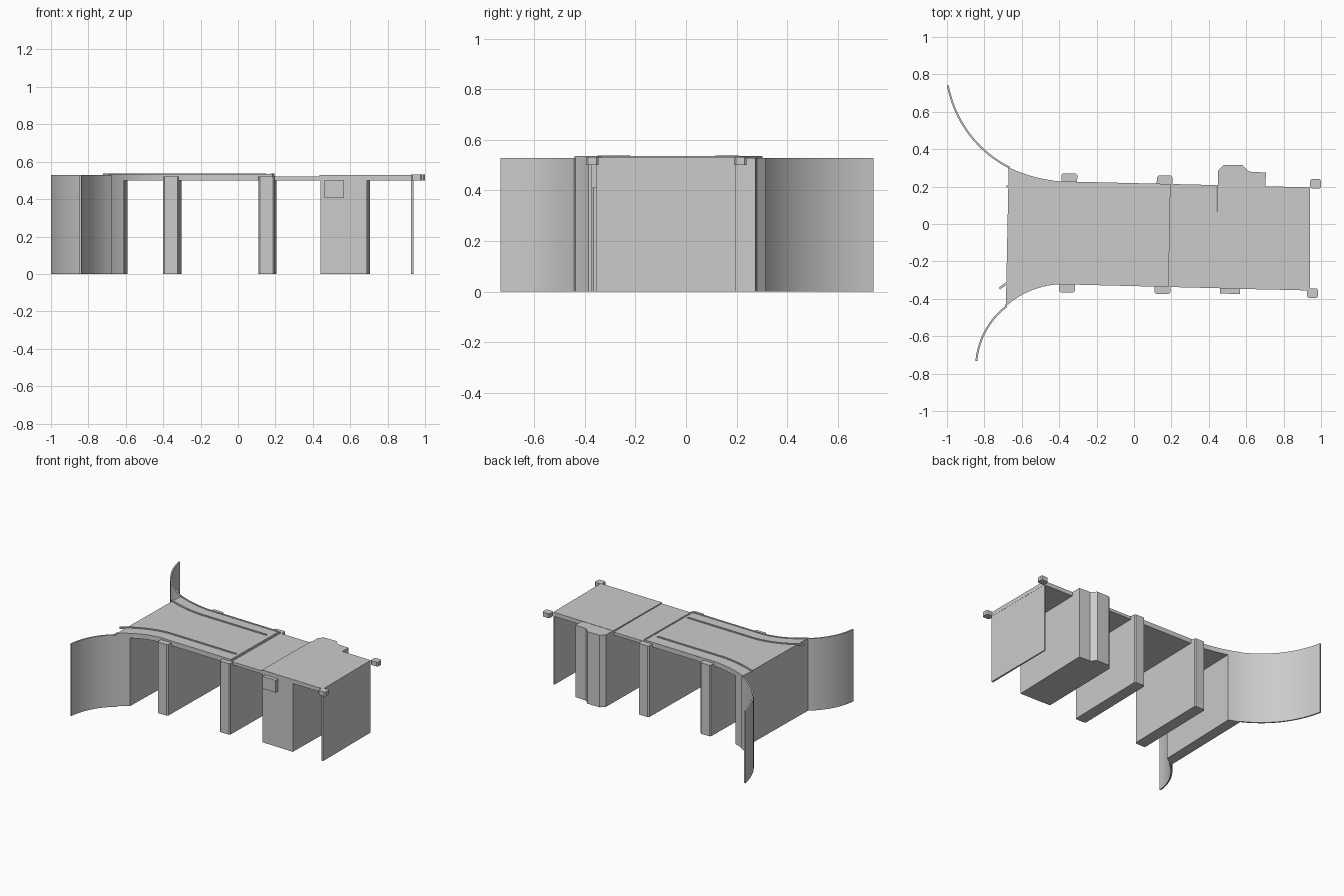
import bpy, bmesh, math
from mathutils import Vector

if "Cube" in bpy.data.objects:
    bpy.data.objects.remove(bpy.data.objects["Cube"])


def prism(name, pts, z0, z1, smooth=False):
    """Extrude a plan outline between two heights."""
    bm = bmesh.new()
    face = bm.faces.new([bm.verts.new((x, y, z0)) for x, y in pts])
    ext = bmesh.ops.extrude_face_region(bm, geom=[face])["geom"]
    for v in ext:
        if isinstance(v, bmesh.types.BMVert):
            v.co.z = z1
    bmesh.ops.recalc_face_normals(bm, faces=bm.faces[:])
    me = bpy.data.meshes.new(name)
    bm.to_mesh(me)
    bm.free()
    ob = bpy.data.objects.new(name, me)
    bpy.context.collection.objects.link(ob)
    if smooth:
        bpy.ops.object.select_all(action='DESELECT')
        ob.select_set(True)
        bpy.context.view_layer.objects.active = ob
        bpy.ops.object.shade_smooth_by_angle(angle=math.radians(30))
    return ob


def arc(a, m, b, n):
    """Points on the circle through three plan points."""
    (ax, ay), (bx, by), (cx, cy) = a, m, b
    d = 2 * (ax * (by - cy) + bx * (cy - ay) + cx * (ay - by))
    sa, sb, sc = ax * ax + ay * ay, bx * bx + by * by, cx * cx + cy * cy
    o = Vector(((sa * (by - cy) + sb * (cy - ay) + sc * (ay - by)) / d,
                (sa * (cx - bx) + sb * (ax - cx) + sc * (bx - ax)) / d))
    va, vb = Vector(a) - o, Vector(b) - o
    t0 = math.atan2(va.y, va.x)
    dt = math.atan2(va.x * vb.y - va.y * vb.x, va.dot(vb))
    r = va.length
    return [(o.x + r * math.cos(t0 + dt * i / n), o.y + r * math.sin(t0 + dt * i / n))
            for i in range(n + 1)]


def offset(path, d):
    """Shift a plan path sideways."""
    out = []
    for i, p in enumerate(path):
        t = Vector(path[min(i + 1, len(path) - 1)]) - Vector(path[max(i - 1, 0)])
        t.normalize()
        out.append((p[0] - t.y * d, p[1] + t.x * d))
    return out


def strip(name, path, w, z0, z1, smooth=False):
    return prism(name, offset(path, -w / 2) + offset(path, w / 2)[::-1], z0, z1, smooth)


def back_y(x):
    return 0.228 - (x + 0.4) * 0.024


def front_y(x):
    return -0.322 - (x + 0.4) * 0.025


# flared deck edges
back = arc((-0.67, 0.302), (-0.535, 0.253), (-0.4, 0.228), 10)
front = arc((-0.685, -0.44), (-0.53, -0.348), (-0.4, -0.322), 10)

# deck in three slabs of slightly different height
J1, J2, END = 0.19, 0.44, 0.94
prism("deck_flared", front + [(J1 - 0.005, front_y(J1)), (J1 + 0.005, back_y(J1))] + back[::-1],
      0.50, 0.531)
for name, x0, x1, top in (("deck_middle", J1, J2, 0.522), ("deck_end", J2, END, 0.53)):
    prism(name, [(x0 - .005, front_y(x0)), (x1, front_y(x1)), (x1, back_y(x1)), (x0 + .005, back_y(x0))],
          0.50, top)

# kerb ribs along both roadsides and at the joint
for side, edge, fy, s in (("back", back, back_y, -1), ("front", front, front_y, 1)):
    path = edge + [(0.15, fy(0.15))]
    strip("kerb_" + side, offset(path, s * 0.095)[1:], 0.012, 0.525, 0.537)
    strip("edge_rail_" + side, offset(edge + [(J1 - .006, fy(J1))], s * 0.005), 0.01, 0.525, 0.535)
strip("joint_rib", [(J1 - .01, front_y(J1) + .01), (J1, back_y(J1) - .01)], 0.01, 0.525, 0.536)

# slim wall piers with chamfered noses
c = 0.008
for i, (x, y0, y1) in enumerate(((-0.40, -0.365, 0.27), (0.11, -0.373, 0.258))):
    w, k = 0.085, 0.012
    prism(f"pier_{i + 1}", [(x, y0 + c), (x + c, y0), (x + w - c, y0), (x + w, y0 + c),
                            (x + w + k, y1 - c), (x + w + k - c, y1), (x + k + c, y1), (x + k, y1 - c)],
          0, 0.521)

# wide pier with polygonal rear column
prism("wide_pier", [(0.44, -0.343), (0.69, -0.350), (0.705, 0.275), (0.615, 0.28),
                    (0.58, 0.315), (0.48, 0.315), (0.45, 0.285)], 0, 0.528)
prism("pier_box", [(0.46, -0.372), (0.568, -0.374), (0.568, -0.33), (0.46, -0.33)], 0.41, 0.50)

# end wall and corner blocks
prism("end_wall", [(0.925, -0.354), (0.939, -0.354), (0.939, 0.195), (0.93, 0.195)], 0, 0.51)
for name, x, y in (("corner_block_front", 0.926, -0.395), ("corner_block_back", 0.942, 0.19)):
    prism(name, [(x + c, y), (x + .058 - c, y), (x + .058, y + c), (x + .058, y + .05 - c),
                 (x + .058 - c, y + .05), (x + c, y + .05), (x, y + .05 - c), (x, y + c)], 0.50, 0.532)

# solid abutment under the flared end
prism("abutment", front[:4] + [(-0.59, 0.27)] + back[:4][::-1], 0, 0.515)

# curved wing walls
strip("wing_wall_back", arc((-0.995, 0.74), (-0.885, 0.487), (-0.665, 0.301), 24), 0.01, 0, 0.528, True)
strip("wing_wall_front", arc((-0.843, -0.733), (-0.782, -0.551), (-0.68, -0.439), 24), 0.01, 0, 0.528, True)
